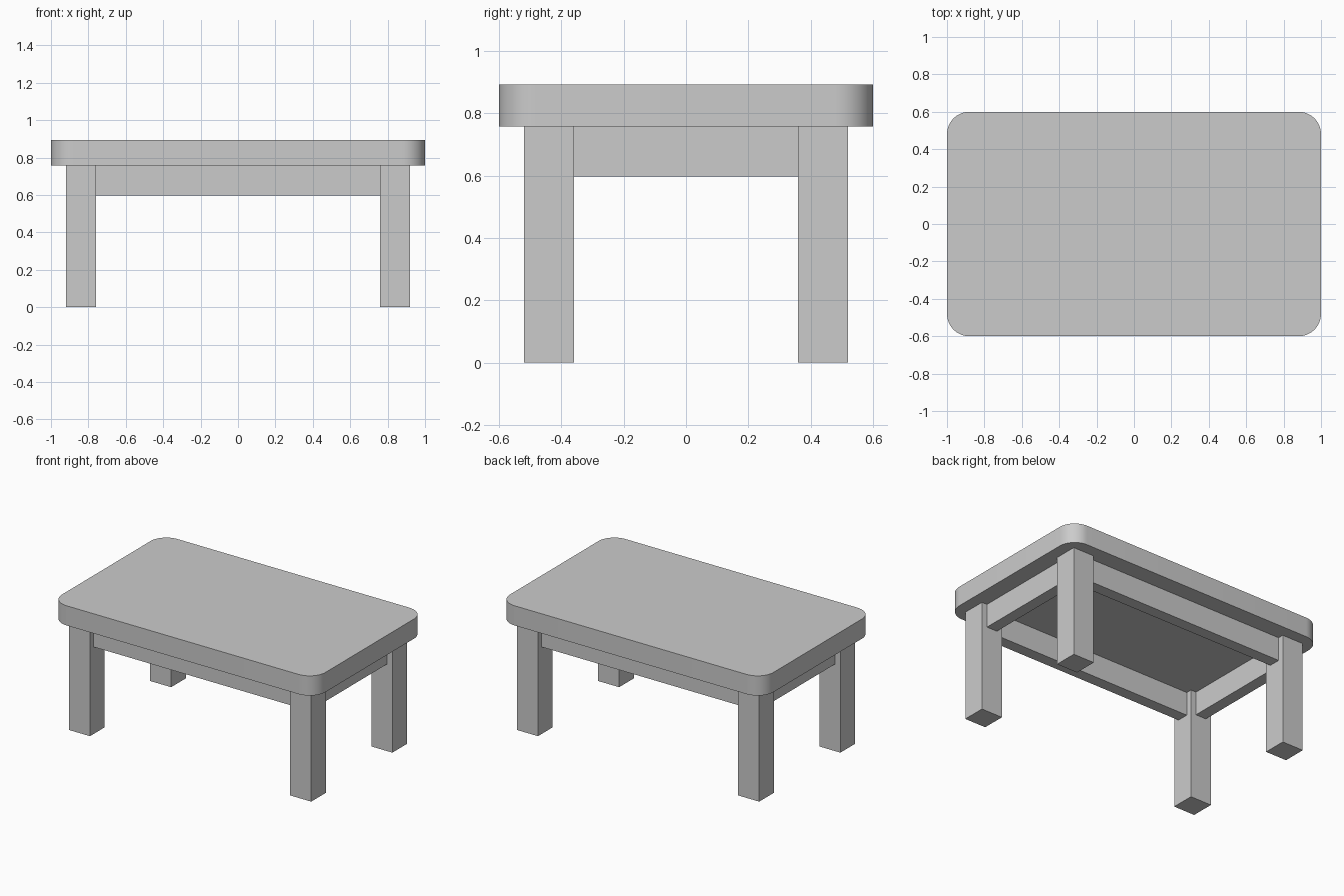
import bpy
import bmesh
from math import radians
from mathutils import Matrix

cube = bpy.data.objects.get("Cube")
if cube:
    bpy.data.objects.remove(cube, do_unlink=True)

grey = bpy.data.materials.new("plain grey")
grey.use_nodes = True
colour = (0.6, 0.6, 0.6, 1)
grey.diffuse_color = colour
grey.node_tree.nodes["Principled BSDF"].inputs["Base Color"].default_value = colour

TOP_Z, UNDER_Z, APRON_Z = 0.893, 0.758, 0.597
LEG = 0.16
LEG_X, LEG_Y = 0.84, 0.44      # leg centres
APRON = 0.08                   # apron thickness


def box(name, x, y, z0, z1, sx, sy, corner=0):
    """Box centred on x, y; corner rounds its upright edges."""
    bm = bmesh.new()
    bmesh.ops.create_cube(bm, size=1)
    bmesh.ops.transform(bm, verts=bm.verts, matrix=Matrix.Translation(
        (x, y, (z0 + z1) / 2)) @ Matrix.Diagonal((sx, sy, z1 - z0, 1)))
    if corner:
        upright = [e for e in bm.edges
                   if abs(e.verts[0].co.z - e.verts[1].co.z) > 0.01]
        bmesh.ops.bevel(bm, geom=upright, offset=corner, segments=12,
                        profile=0.5, affect='EDGES')
    mesh = bpy.data.meshes.new(name)
    bm.to_mesh(mesh)
    bm.free()
    mesh.materials.append(grey)
    obj = bpy.data.objects.new(name, mesh)
    bpy.context.collection.objects.link(obj)
    return obj


# Rounded table top
top = box("table_top", 0, 0, UNDER_Z, TOP_Z, 2, 1.2, corner=0.12)
bpy.ops.object.select_all(action='DESELECT')
top.select_set(True)
bpy.context.view_layer.objects.active = top
bpy.ops.object.shade_smooth_by_angle(angle=radians(30))

# Square legs
for end, sy in (("front", -1), ("back", 1)):
    for side, sx in (("right", -1), ("left", 1)):
        box(f"{end}_{side}_leg", sx * LEG_X, sy * LEG_Y, 0, UNDER_Z, LEG, LEG)

# Aprons running between the leg faces, centred on the legs
for name, s in (("front", -1), ("back", 1)):
    box(f"{name}_apron", 0, s * LEG_Y, APRON_Z, UNDER_Z, 2 * LEG_X - LEG, APRON)
for name, s in (("right", -1), ("left", 1)):
    box(f"{name}_apron", s * LEG_X, 0, APRON_Z, UNDER_Z, APRON, 2 * LEG_Y - LEG)
